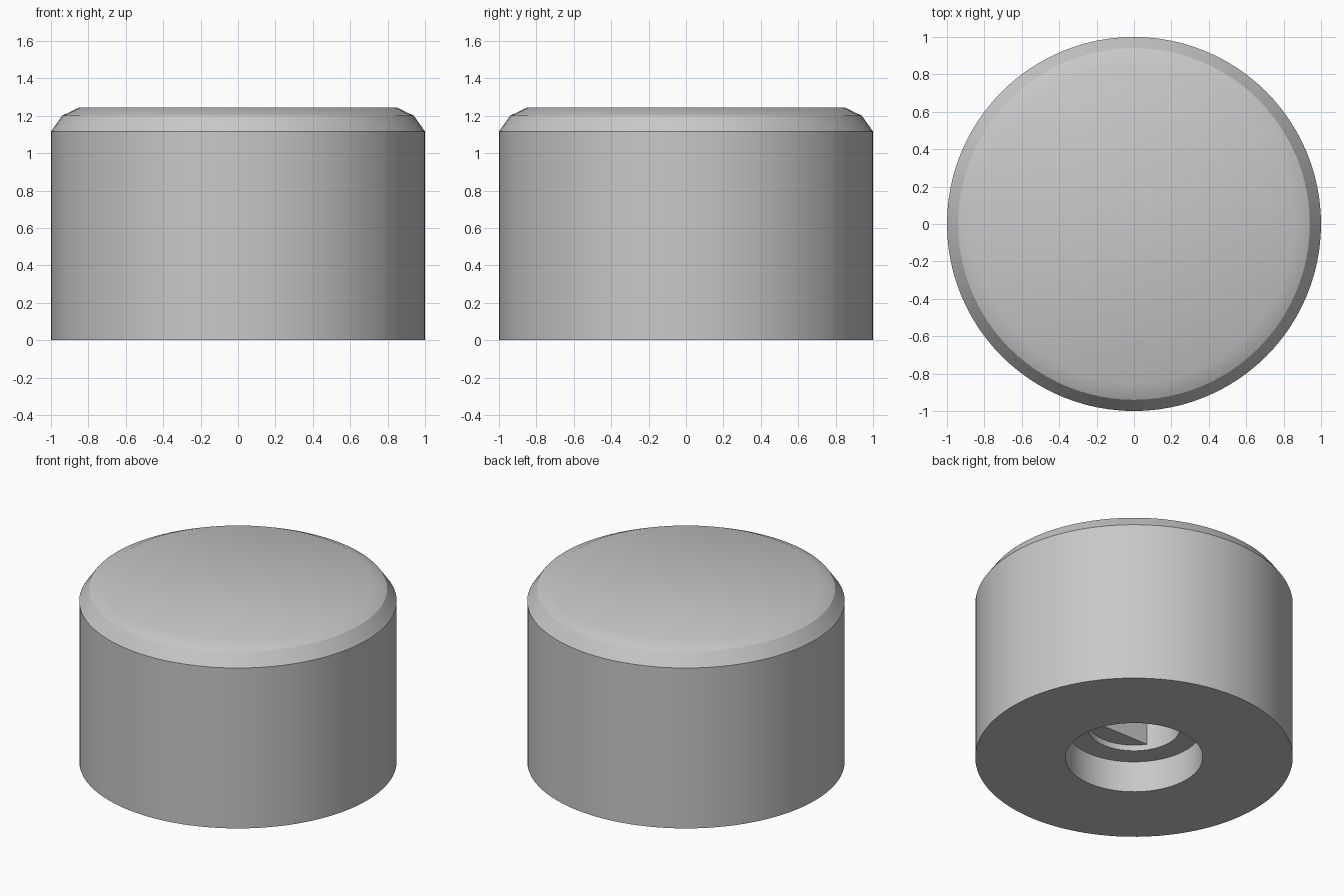
import bpy
import bmesh
import math

cube = bpy.data.objects.get("Cube")
if cube:
    bpy.data.objects.remove(cube, do_unlink=True)

SEGMENTS = 96
BORE = 0.293
FLAT_Y = -BORE * math.sin(math.radians(33.75))

grey = bpy.data.materials.new("plain grey")
grey.use_nodes = True
colour = (0.58, 0.58, 0.58, 1)
grey.diffuse_color = colour
grey.node_tree.nodes["Principled BSDF"].inputs["Base Color"].default_value = colour


def ring(bm, radius, z, flat=False):
    """Circle of vertices, optionally cut to a D by a straight side."""
    verts = []
    for i in range(SEGMENTS):
        a = math.tau * i / SEGMENTS
        x, y = radius * math.cos(a), radius * math.sin(a)
        verts.append(bm.verts.new((x, max(y, FLAT_Y) if flat else y, z)))
    return verts


bm = bmesh.new()
# Outer shell from the bevelled top down, then up into the shaft hole
profile = [
    (0.85, 1.243), (0.94, 1.2), (1, 1.115), (1, 0),   # cap and wall
    (0.433, 0), (0.433, 0.217), (BORE, 0.217),        # base and round recess
    (BORE, 0.258),                                    # round lead-in
]
rings = [ring(bm, r, z) for r, z in profile]
# D-shaped shaft socket
rings += [ring(bm, BORE, z, True) for z in (0.258, 0.98)]

for upper, lower in zip(rings, rings[1:]):
    for i in range(SEGMENTS):
        j = (i + 1) % SEGMENTS
        bm.faces.new((upper[i], lower[i], lower[j], upper[j]))
bm.faces.new(rings[0])
bm.faces.new(rings[-1])

# Merge the rings where the socket and the lead-in share an edge
bmesh.ops.remove_doubles(bm, verts=bm.verts, dist=0.0001)
bmesh.ops.recalc_face_normals(bm, faces=bm.faces)

mesh = bpy.data.meshes.new("knob_body")
bm.to_mesh(mesh)
bm.free()
mesh.materials.append(grey)
knob = bpy.data.objects.new("knob_body", mesh)
bpy.context.collection.objects.link(knob)

bpy.ops.object.select_all(action="DESELECT")
knob.select_set(True)
bpy.context.view_layer.objects.active = knob
bpy.ops.object.shade_smooth_by_angle(angle=math.radians(28))
